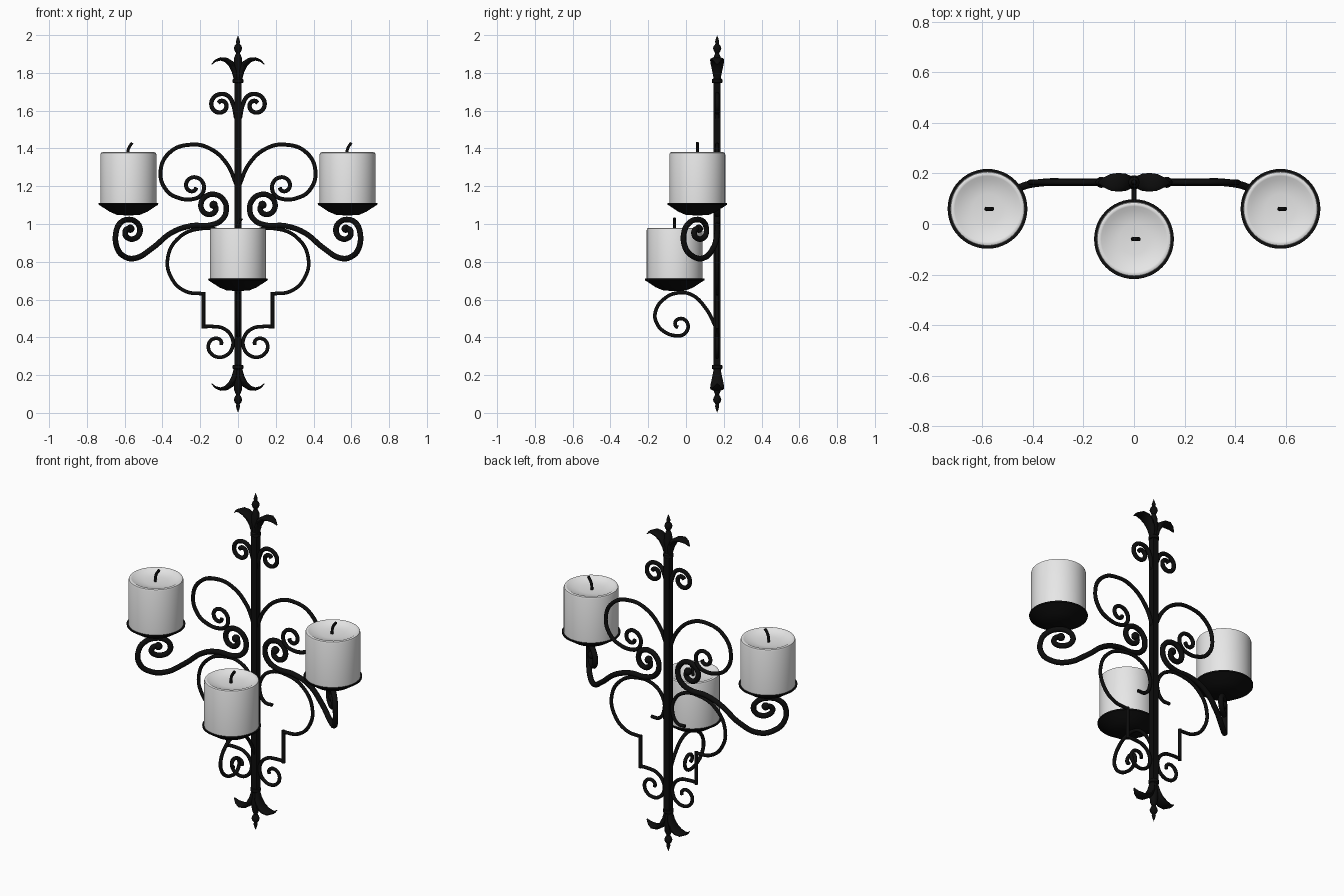
import bpy, bmesh
from math import sin, cos, pi, radians, hypot

if "Cube" in bpy.data.objects:
    bpy.data.objects.remove(bpy.data.objects["Cube"], do_unlink=True)

WALL_Y = 0.165          # plane of the pole and flat scrolls


def material(name, rgb, rough):
    m = bpy.data.materials.new(name)
    m.use_nodes = True
    m.diffuse_color = (*rgb, 1)
    bsdf = next(n for n in m.node_tree.nodes if n.type == 'BSDF_PRINCIPLED')
    bsdf.inputs["Base Color"].default_value = (*rgb, 1)
    bsdf.inputs["Roughness"].default_value = rough
    return m


IRON = material("black iron", (0.004, 0.004, 0.004), 0.6)
WAX = material("white wax", (0.8, 0.8, 0.8), 0.5)


def finish(obj, mat, angle=40):
    obj.data.materials.clear()
    obj.data.materials.append(mat)
    bpy.ops.object.select_all(action='DESELECT')
    obj.select_set(True)
    bpy.context.view_layer.objects.active = obj
    bpy.ops.object.shade_smooth_by_angle(angle=radians(angle))
    return obj


def loft(name, rings, mat):
    """Skin a series of equal-sized point rings and cap the ends."""
    bm = bmesh.new()
    loops = [[bm.verts.new(p) for p in ring] for ring in rings]
    n = len(loops[0])
    for a, b in zip(loops, loops[1:]):
        for i in range(n):
            j = (i + 1) % n
            bm.faces.new((a[i], a[j], b[j], b[i]))
    bm.faces.new(loops[0])
    bm.faces.new(loops[-1])
    bmesh.ops.remove_doubles(bm, verts=bm.verts, dist=1e-5)
    bmesh.ops.recalc_face_normals(bm, faces=bm.faces)
    mesh = bpy.data.meshes.new(name)
    bm.to_mesh(mesh)
    bm.free()
    obj = bpy.data.objects.new(name, mesh)
    bpy.context.collection.objects.link(obj)
    return finish(obj, mat)


def lathe(name, profile, centre, mat, sides=48, flip=1):
    x, y, z = centre
    rings = [[(x + r * cos(2 * pi * i / sides), y + r * sin(2 * pi * i / sides), z + flip * h)
              for i in range(sides)] for r, h in profile]
    return loft(name, rings, mat)


def tube(name, paths, radius, mat=IRON):
    """Round bar along one or more smooth paths, as a mesh."""
    curve = bpy.data.curves.new(name, 'CURVE')
    curve.dimensions = '3D'
    curve.bevel_depth = radius
    curve.bevel_resolution = 3
    curve.resolution_u = 8
    curve.use_fill_caps = True
    for path in paths:
        sp = curve.splines.new('BEZIER')
        sp.bezier_points.add(len(path) - 1)
        for bp, co in zip(sp.bezier_points, path):
            bp.co = co
            bp.handle_left_type = bp.handle_right_type = 'AUTO'
    temp = bpy.data.objects.new(name + "_path", curve)
    bpy.context.collection.objects.link(temp)
    bpy.context.view_layer.update()
    dg = bpy.context.evaluated_depsgraph_get()
    mesh = bpy.data.meshes.new_from_object(temp.evaluated_get(dg))
    bpy.data.objects.remove(temp, do_unlink=True)
    obj = bpy.data.objects.new(name, mesh)
    bpy.context.collection.objects.link(obj)
    return finish(obj, mat, 60)


def spiral(cx, cz, r0, r1, a0, a1):
    """Points of a shrinking curl from angle a0 to a1 in degrees."""
    n = max(4, round(abs(a1 - a0) / 40))
    pts = []
    for i in range(n + 1):
        t = i / n
        a, r = radians(a0 + (a1 - a0) * t), r0 + (r1 - r0) * t
        pts.append((cx + r * cos(a), cz + r * sin(a)))
    return pts


# Pole
bpy.ops.mesh.primitive_cube_add(size=1, location=(0, WALL_Y, 1))
pole = bpy.context.object
pole.name = "pole"
pole.scale = (0.037, 0.037, 1.54)
finish(pole, IRON, 30)

# Scroll outlines for the +x half, as (x, z)
top_curl = [(0.01, 1.56), (0.025, 1.63)] + spiral(0.092, 1.63, 0.062, 0.016, 130, -320)
heart = [(0.005, 1.2), (0.06, 1.32), (0.15, 1.4), (0.25, 1.42), (0.36, 1.38),
         (0.41, 1.28), (0.38, 1.18), (0.32, 1.14)] + spiral(0.238, 1.2, 0.068, 0.018, -90, -520)
arm = spiral(0.143, 1.09, 0.095, 0.018, -90, -580)[::-1]
arm += [(0.25, 0.99), (0.35, 0.955), (0.45, 0.875), (0.54, 0.82), (0.605, 0.83), (0.642, 0.88)]
arm += spiral(0.57, 0.96, 0.075, 0.015, 0, 450)
lower_bow = [(0.11, 0.77), (0.06, 0.775), (0.028, 0.83), (0.04, 0.91), (0.1, 0.965), (0.2, 0.975),
             (0.31, 0.93), (0.372, 0.82), (0.35, 0.71), (0.28, 0.645), (0.18, 0.63)]
strut = [(0.183, 0.64), (0.183, 0.447)]
lower_curl = [(0.183, 0.457), (0.13, 0.457)] + spiral(0.107, 0.36, 0.092, 0.018, 110, 540)


def arm_y(x):
    """Arms swing forward beyond a certain reach."""
    return WALL_Y - 2 * max(0, x - 0.35) ** 2


# Candle: dish, wax and wick
def candle(name, x, y, z):
    dish = [(0, -0.055), (0.06, -0.052), (0.1, -0.035), (0.135, -0.012), (0.157, 0.002),
            (0.158, 0.01), (0.152, 0.011), (0.13, 0.002), (0, 0)]
    wax = [(0, 0), (0.148, 0), (0.148, 0.268), (0.145, 0.277), (0.138, 0.28), (0.13, 0.278),
           (0.115, 0.268), (0.06, 0.26), (0, 0.258)]
    lathe(name + "_dish", dish, (x, y, z), IRON)
    lathe(name + "_wax", wax, (x, y, z), WAX)
    wick = [(-0.005, 0.25), (-0.002, 0.29), (0.006, 0.31), (0.02, 0.33)]
    tube(name + "_wick", [[(x + dx, y, z + dz) for dx, dz in wick]], 0.008)


for side, s in (("left", 1), ("right", -1)):
    def flat(path):
        return [(s * x, WALL_Y, z) for x, z in path]
    tube(side + "_top_curl", [flat(top_curl)], 0.012)
    tube(side + "_heart_scroll", [flat(heart)], 0.011)
    tube(side + "_lower_scroll", [flat(lower_bow), flat(strut), flat(lower_curl)], 0.01)
    tube(side + "_arm", [[(s * x, arm_y(x), z) for x, z in arm]], 0.015)
    # Rounded knobs on the two arm ends
    for x, z in (arm[0], arm[-1]):
        bpy.ops.mesh.primitive_uv_sphere_add(segments=16, ring_count=10, radius=0.022,
                                             location=(s * x, arm_y(x), z))
        bpy.context.object.name = side + "_arm_knob"
        finish(bpy.context.object, IRON, 60)
    candle(side + "_candle", s * 0.58, 0.06, 1.1)

# Front arm and candle, in the x = 0 plane
front = [(0.165, 0.44), (0.1, 0.56), (0.03, 0.625), (-0.04, 0.636), (-0.12, 0.6), (-0.163, 0.53),
         (-0.155, 0.475), (-0.115, 0.43)] + spiral(-0.035, 0.465, 0.06, 0.014, 250, 600)
tube("front_arm", [[(0, y, z) for y, z in front]], 0.01)
candle("front_candle", 0, -0.06, 0.7)

# Finials: turned spike with a pair of curling leaves; heights measured from the pole middle
spike = [(0, 0.745), (0.028, 0.748), (0.028, 0.765), (0.019, 0.772), (0.024, 0.83), (0.02, 0.88),
         (0.01, 0.905), (0.018, 0.917), (0.022, 0.93), (0.018, 0.943), (0.009, 0.953),
         (0.011, 0.965), (0.007, 0.98), (0, 1)]
# Each leaf station: x, height, half width, half thickness
leaf = [(0.012, 0.765, 0.018, 0.01), (0.018, 0.81, 0.027, 0.016), (0.036, 0.848, 0.035, 0.017),
        (0.062, 0.868, 0.038, 0.013), (0.092, 0.874, 0.034, 0.009), (0.12, 0.864, 0.02, 0.006),
        (0.14, 0.845, 0.004, 0.002)]
for end, flip in (("top", 1), ("bottom", -1)):
    lathe(end + "_finial", spike, (0, WALL_Y, 1), IRON, 20, flip)
    for side, s in (("left", 1), ("right", -1)):
        rings = []
        for i, (x, h, wide, thick) in enumerate(leaf):
            a, b = leaf[max(i - 1, 0)], leaf[min(i + 1, len(leaf) - 1)]
            dx, dh = b[0] - a[0], b[1] - a[1]
            k = thick / hypot(dx, dh)
            ring = []
            for j in range(14):
                u = 2 * pi * j / 14
                ring.append((s * (x - dh * k * cos(u)), WALL_Y + wide * sin(u),
                             1 + flip * (h + dx * k * cos(u))))
            rings.append(ring)
        loft(f"{end}_{side}_leaf", rings, IRON)
